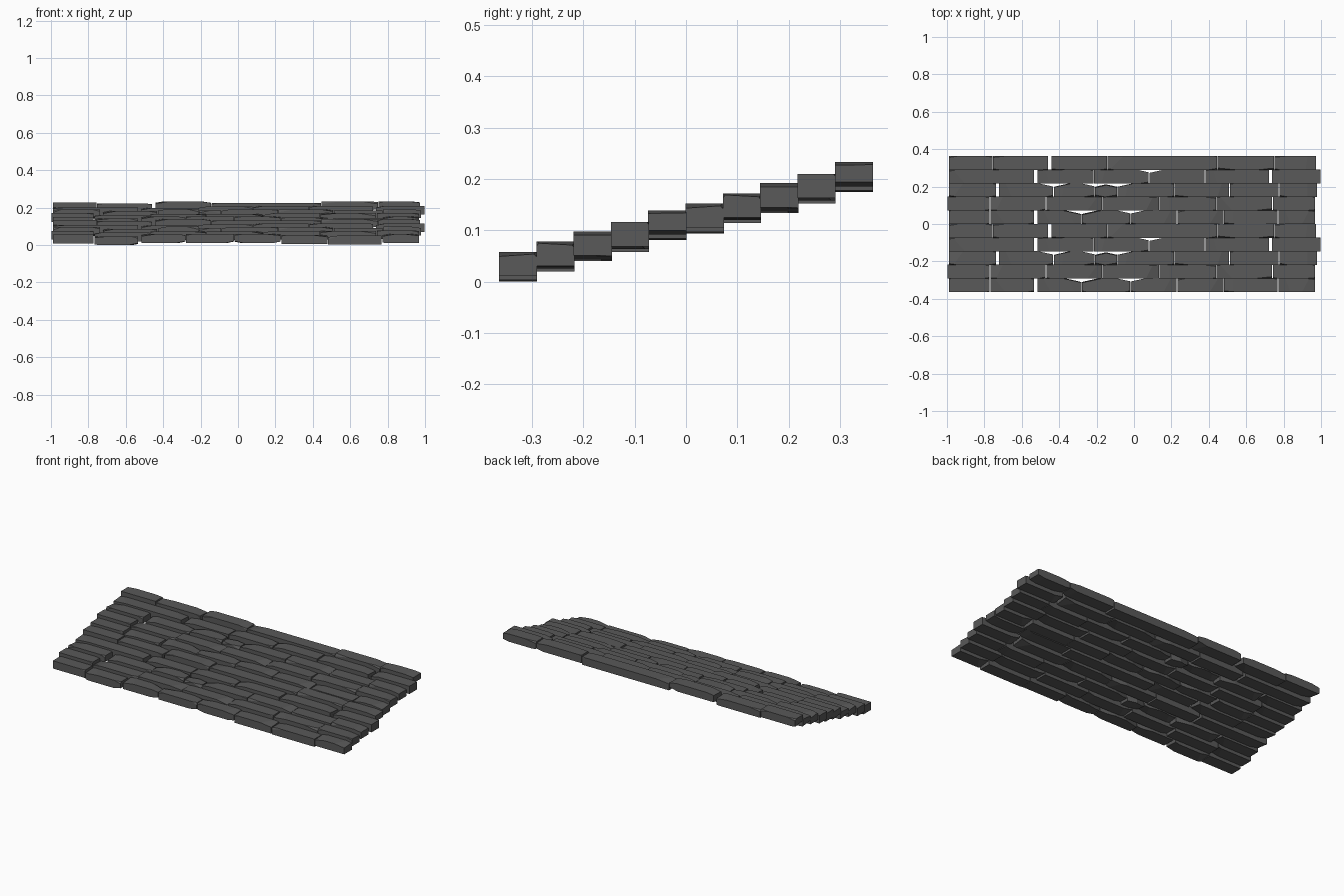
import bpy, bmesh, random
from mathutils import Vector

if "Cube" in bpy.data.objects:
    bpy.data.objects.remove(bpy.data.objects["Cube"], do_unlink=True)

random.seed(7)
DEPTH = 0.0745          # depth of one course
PITCH = 0.0727          # spacing between courses
THICK = 0.047           # stone thickness

slate = bpy.data.materials.new("dark_grey_slate")
slate.use_nodes = True
slate.diffuse_color = (0.1, 0.1, 0.1, 1)
slate.node_tree.nodes["Principled BSDF"].inputs["Base Color"].default_value = (0.1, 0.1, 0.1, 1)

# Joint positions along x and bottom height for the five repeating courses
courses = [
    ([-0.99, -0.77, -0.525, -0.28, -0.02, 0.23, 0.48, 0.77, 0.97], 0.0),
    ([-1.0, -0.77, -0.47, -0.17, 0.135, 0.44, 0.74, 0.97], 0.02),
    ([-0.99, -0.73, -0.43, -0.21, -0.09, 0.215, 0.51, 0.775, 0.98], 0.04),
    ([-0.99, -0.525, -0.215, 0.08, 0.38, 0.73, 1.0], 0.058),
    ([-0.99, -0.755, -0.45, -0.143, 0.445, 0.75, 0.975], 0.081),
]
wide_gaps = {(0, -0.525), (2, -0.73), (3, -0.525), (3, 0.73), (4, -0.45)}
notched = {(0, -0.28), (0, -0.02), (2, -0.43), (2, -0.21), (2, -0.09), (3, 0.08)}


def chip(bm, point, normal):
    """Slice off the part of a stone beyond a plane and close the cut."""
    geom = bm.verts[:] + bm.edges[:] + bm.faces[:]
    bmesh.ops.bisect_plane(bm, geom=geom, plane_co=point,
                           plane_no=normal, clear_outer=True)
    bmesh.ops.holes_fill(bm, edges=[e for e in bm.edges if e.is_boundary])


def stone_mesh(x0, x1, lift, notch_left, notch_right):
    """A hewn slab with chipped ends and edges."""
    bm = bmesh.new()
    bmesh.ops.create_cube(bm, size=1)
    bmesh.ops.scale(bm, vec=(x1 - x0, DEPTH, THICK), verts=bm.verts)
    bmesh.ops.translate(bm, vec=((x0 + x1) / 2, 0, lift + THICK / 2), verts=bm.verts)
    top, half = lift + THICK, DEPTH / 2
    for x, side, notch in ((x0, -1, notch_left), (x1, 1, notch_right)):
        # slanted break at the end of the stone
        for y in (-1, 1):
            if random.random() < 0.6:
                size = random.uniform(0.004, 0.011)
                chip(bm, Vector((x, y * half, top)) - Vector((0, y * size, 0)),
                     Vector((side * random.uniform(0.1, 0.25), y,
                             random.uniform(0.5, 1.2))))
        if random.random() < 0.5:
            chip(bm, Vector((x - side * 0.05, 0, top)),
                 Vector((side * random.uniform(0.08, 0.2), random.uniform(-0.1, 0.1), 1)))
        # deep back-corner notch that opens the joint
        if notch:
            chip(bm, Vector((x - side * 0.09, half, lift)),
                 Vector((side * 0.22, 1, random.uniform(-0.1, 0.1))))
        # worn underside
        if random.random() < 0.5:
            chip(bm, Vector((x - side * 0.04, 0, lift)),
                 Vector((side * 0.2, random.uniform(-0.15, 0.15), -1)))
    bmesh.ops.recalc_face_normals(bm, faces=bm.faces)
    mesh = bpy.data.meshes.new("slate_stone")
    bm.to_mesh(mesh)
    bm.free()
    mesh.materials.append(slate)
    return mesh


# Lay both flights; the upper one reuses the stones of the lower one
for row, (joints, base) in enumerate(courses):
    for n, (a, b) in enumerate(zip(joints, joints[1:])):
        gap_a = 0.009 if (row, a) in wide_gaps else 0.002
        gap_b = 0.009 if (row, b) in wide_gaps else 0.002
        lift = random.choice((0.003, 0.006, 0.009, 0.011))
        if n == 1:
            lift = 0.0
        elif n == len(joints) - 2:
            lift = 0.011
        mesh = stone_mesh(a + gap_a, b - gap_b, lift,
                          (row, a) in notched, (row, b) in notched)
        for flight, name in enumerate(("lower", "upper")):
            stone = bpy.data.objects.new(f"{name}_course_{row + 1}_stone_{n + 1}", mesh)
            stone.location = (0, (row + 5 * flight - 4.5) * PITCH, base + 0.094 * flight)
            bpy.context.collection.objects.link(stone)
